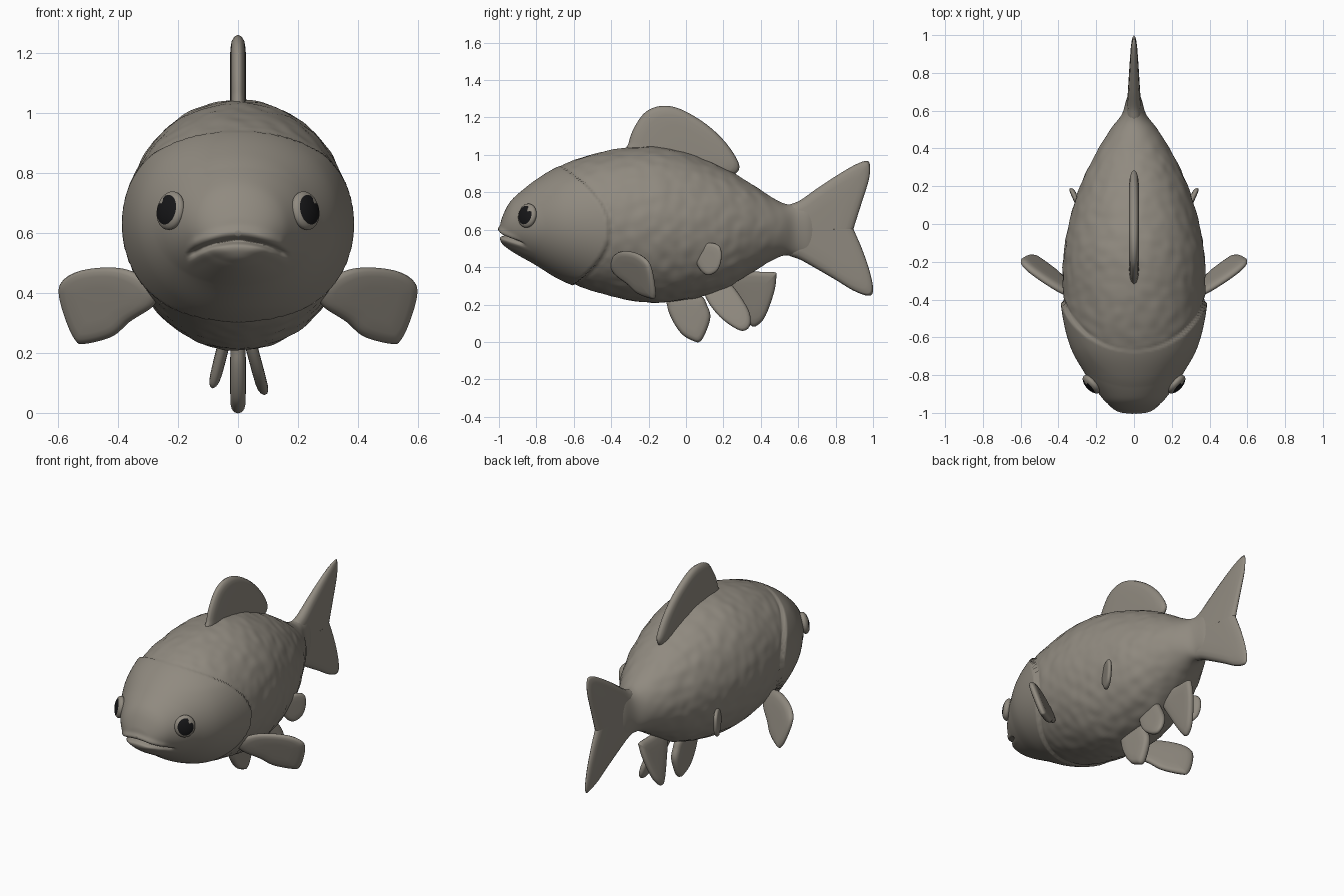
import bpy, bmesh, math
from mathutils import Vector, noise

if "Cube" in bpy.data.objects:
    bpy.data.objects.remove(bpy.data.objects["Cube"])


def material(name, rgb):
    m = bpy.data.materials.new(name)
    m.diffuse_color = (*rgb, 1)
    m.use_nodes = True
    m.node_tree.nodes["Principled BSDF"].inputs["Base Color"].default_value = m.diffuse_color
    return m


SKIN = material("grey_brown_skin", (0.28, 0.255, 0.215))
BLACK = material("black_pupil", (0.008, 0.008, 0.009))


def finish(bm, name, mats):
    bmesh.ops.recalc_face_normals(bm, faces=bm.faces)
    for f in bm.faces:
        f.smooth = True
    me = bpy.data.meshes.new(name)
    bm.to_mesh(me)
    bm.free()
    for m in mats:
        me.materials.append(m)
    ob = bpy.data.objects.new(name, me)
    bpy.context.collection.objects.link(ob)
    return ob


def spline(rows, steps, closed=False):
    """Catmull-Rom through rows of any width."""
    n, out = len(rows), []
    get = (lambda i: rows[i % n]) if closed else (lambda i: rows[max(0, min(n - 1, i))])
    for i in range(n if closed else n - 1):
        quad = [get(i + k) for k in (-1, 0, 1, 2)]
        for s in range(steps):
            t = s / steps
            out.append([0.5 * (2 * b + (c - a) * t + (2 * a - 5 * b + 4 * c - d) * t * t
                               + (3 * b - a - 3 * c + d) * t ** 3) for a, b, c, d in zip(*quad)])
    if not closed:
        out.append(list(rows[-1]))
    return out


def bridge(bm, rings):
    for r0, r1 in zip(rings, rings[1:]):
        n = len(r0)
        for i in range(n):
            bm.faces.new((r0[i], r0[(i + 1) % n], r1[(i + 1) % n], r1[i]))


# ---- body: lofted ellipses (y, top z, bottom z, half width) ----
SECTIONS = [
    (-0.995, .61, .59, .01), (-0.985, .66, .53, .08), (-0.95, .735, .497, .14),
    (-0.9, .79, .465, .185), (-0.8, .865, .41, .255), (-0.65, .95, .33, .332),
    (-0.45, 1.015, .258, .37), (-0.2, 1.045, .21, .375), (0, 1.01, .225, .345),
    (.2, .93, .28, .285), (.35, .845, .37, .215), (.5, .75, .455, .125),
    (.58, .735, .46, .065), (.66, .75, .45, .04), (.72, .70, .5, .015)]


def shape_body(x, y, z, nx, nz):
    # gill cover: a plate that swells out to a curved rear edge
    edge = -0.405 - 2.3 * (z - .6) ** 2
    fade = max(0, min(1, (0.36 - abs(z - .6)) / .12))
    d = edge - y
    lift = 0
    if d > 0:
        lift = 0.016 * fade * max(0, 1 - d / .35) * min(1, d / .008)
    elif d > -.03:
        lift = -0.006 * fade * (1 + d / .03)
    # faint scale bumps on the flanks
    if d < -.03 and y < .55:
        lift += 0.005 * noise.noise(Vector((x, y, z)) * 17) * min(1, (.55 - y) * 5)
    x, z = x + nx * lift, z + nz * lift
    # mouth: a down-turned groove between two soft lips
    if y < -.8 and abs(x) < .2:
        m = z - (.575 - 1.8 * x * x)
        k = max(0, min(1, (.175 - abs(x)) / .03))
        y += k * (.035 * math.exp(-(m / .009) ** 2) - .010 * math.exp(-((m - .028) / .016) ** 2)
                  - .004 * math.exp(-((m + .028) / .016) ** 2))
    return x, y, z


bm = bmesh.new()
SIDES, rings = 144, []
for y, top, bot, w in spline(SECTIONS, 16):
    zc, h = (top + bot) / 2, (top - bot) / 2
    ring = []
    for i in range(SIDES):
        a = math.tau * i / SIDES
        c, s = math.cos(a), math.sin(a)
        ring.append(bm.verts.new(shape_body(w * c, y, zc + h * s, c, s)))
    rings.append(ring)
bridge(bm, rings)
bm.faces.new(rings[0])
bm.faces.new(rings[-1])
finish(bm, "body", [SKIN])


# ---- fins: smoothed outline filled as a pillow-edged plate ----
def fin(name, outline, place, thick, centre=None):
    """place(u, v, offset) gives xyz; thick(u, v) gives half thickness."""
    pts = spline(outline, 8, True)
    cu, cv = centre or [sum(p[k] for p in pts) / len(pts) for k in (0, 1)]
    bm = bmesh.new()
    levels = [(0.02, 1), (.45, 1), (.75, .95), (.88, .8), (.96, .5)]
    prof = ([(s, h) for s, h in levels] + [(1, 0)] + [(s, -h) for s, h in reversed(levels)])
    rings = []
    for s, h in prof:
        ring = []
        for u, v in pts:
            uu, vv = cu + (u - cu) * s, cv + (v - cv) * s
            ring.append(bm.verts.new(place(uu, vv, h * thick(uu, vv))))
        rings.append(ring)
    bridge(bm, rings)
    bm.faces.new(rings[0])
    bm.faces.new(rings[-1])
    return finish(bm, name, [SKIN])


def upright(u, v, o):
    return (o, u, v)


fin("dorsal_fin", [(-.31, 1.0), (-.305, 1.07), (-.275, 1.15), (-.215, 1.23), (-.13, 1.262),
                   (-.03, 1.245), (.1, 1.17), (.2, 1.08), (.265, .99), (.285, .93),
                   (.25, .895), (.15, .9), (-.1, .97)],
    upright, lambda u, v: .027)

fin("tail_fin", [(.5, .7), (.55, .732), (.61, .757), (.7, .82), (.8, .886), (.9, .945), (.96, .967),
                 (.983, .95), (.978, .87), (.935, .73), (.897, .61), (.897, .6), (.94, .5),
                 (.98, .385), (1.0, .285), (.98, .247), (.9, .272), (.8, .332), (.7, .39),
                 (.61, .44), (.55, .462), (.5, .5)],
    upright, lambda u, v: .042 - .028 * max(0, min(1, (u - .55) / .45)), (.72, .6))

fin("belly_fin", [(-.09, .25), (-.1, .19), (-.07, .11), (-.02, .04), (.04, .005), (.075, .002),
                  (.105, .05), (.13, .13), (.115, .19), (.07, .25)],
    upright, lambda u, v: .026)

# staggered pair of fins under the rear belly
fin("right_rear_fin", [(.1, .29), (.115, .22), (.18, .135), (.26, .075), (.31, .06), (.343, .09),
                       (.34, .155), (.3, .23), (.24, .31), (.18, .35)],
    lambda u, v, o: (.045 + (.22 - v) * .27 + o, u, v), lambda u, v: .021)
fin("left_rear_fin", [(.22, .35), (.3, .375), (.4, .375), (.475, .372), (.483, .35), (.472, .27),
                      (.43, .15), (.39, .095), (.345, .09), (.28, .2)],
    lambda u, v, o: (-(.05 + (.22 - v) * .25 + o), u, v), lambda u, v: .021)

EYE_N = Vector((.72, -.66, .18)).normalized()
EYE_U = Vector((.66, .72, 0)).normalized()      # towards the rear
EYE_V = EYE_N.cross(EYE_U)
EYE_V = EYE_V if EYE_V.z > 0 else -EYE_V

for side, label in ((1, "right"), (-1, "left")):
    # pectoral fins, swept back and down
    fin(label + "_pectoral_fin",
        [(.27, .42), (.36, .475), (.45, .485), (.54, .47), (.59, .435), (.597, .39), (.575, .31),
         (.545, .245), (.515, .23), (.42, .255), (.36, .305), (.28, .36)],
        lambda u, v, o: (side * (u + o * .5), -.42 + .628 * u - .366 * v - o * .8, v),
        lambda u, v: .024)

    # small flank fins
    fin(label + "_flank_fin",
        [(.03, .47), (.06, .41), (.09, .37), (.125, .357), (.17, .385), (.19, .45),
         (.18, .51), (.13, .53), (.07, .515)],
        lambda u, v, o: (side * (.275 + (u - .06) * .45 + o), u, v),
        lambda u, v: .016)

    # eyes: domed discs with a black pupil inside a skin rim
    bm = bmesh.new()
    bmesh.ops.create_uvsphere(bm, u_segments=48, v_segments=32, radius=1)
    for f in bm.faces:
        c = f.calc_center_median()
        r = math.hypot(c.x, c.y)
        glint = c.x > .3 and c.y > .3
        f.material_index = 1 if c.z > 0 and r < .8 and not glint else 0
    for v in bm.verts:
        c = v.co.copy()
        p = (Vector((.225, -.848, .675)) + EYE_U * c.x * .06 + EYE_V * c.y * .065
             + EYE_N * c.z * .03)
        v.co = (side * p.x, p.y, p.z)
    finish(bm, label + "_eye", [SKIN, BLACK])
